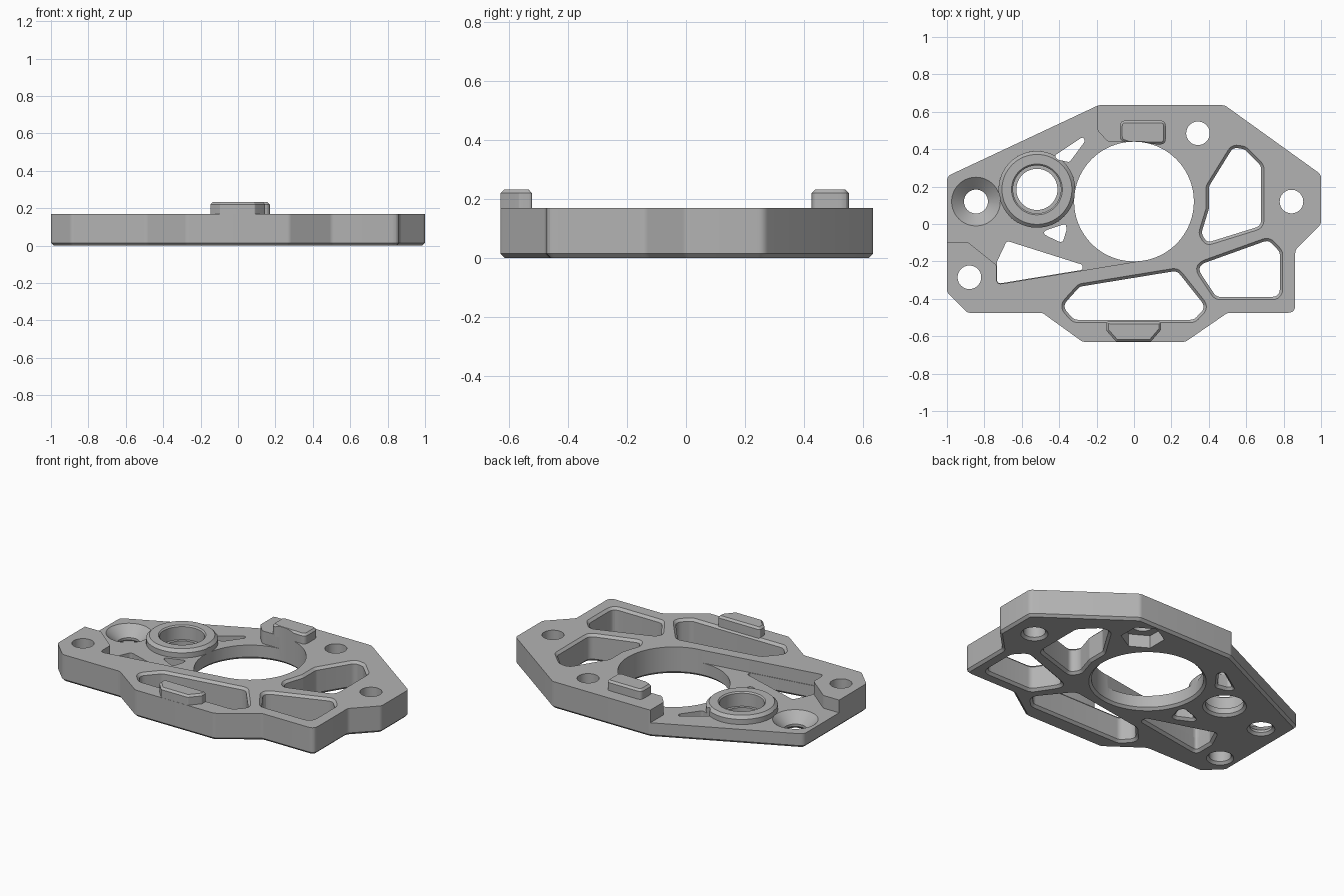
import bpy
import bmesh
import math
from mathutils import Vector

default_cube = bpy.data.objects.get("Cube")
if default_cube:
    bpy.data.objects.remove(default_cube, do_unlink=True)

THICK = 0.17     # full plate height
FLOOR = 0.09     # height of the lowered corner
CHAMFER = 0.015
OVER = 0.4       # cutters reach well above the plate

# Single painted metal colour
grey = bpy.data.materials.new("machined grey")
grey.use_nodes = True
grey.diffuse_color = (0.45, 0.45, 0.45, 1)
grey.node_tree.nodes["Principled BSDF"].inputs["Base Color"].default_value = grey.diffuse_color


def rounded(corners, radius, steps=5):
    """Round the corners of a polygon with short curves."""
    result = []
    corners = [Vector(c) for c in corners]
    for i, corner in enumerate(corners):
        before, after = corners[i - 1] - corner, corners[(i + 1) % len(corners)] - corner
        half = before.angle(after) / 2
        reach = min(radius / math.tan(half), before.length * 0.45, after.length * 0.45)
        start, end = corner + before.normalized() * reach, corner + after.normalized() * reach
        for k in range(steps + 1):
            t = k / steps
            result.append(start * (1 - t) ** 2 + corner * 2 * t * (1 - t) + end * t ** 2)
    return result


def circle(x, y, radius, sides=64, turn=0.0):
    angles = [turn + math.tau * k / sides for k in range(sides)]
    return [Vector((x + radius * math.cos(a), y + radius * math.sin(a))) for a in angles]


def offset(points, amount):
    """Grow or shrink an outline along its mitred normals."""
    area = sum(points[i - 1].cross(p) for i, p in enumerate(points))
    sign = 1 if area > 0 else -1
    result = []
    for i, p in enumerate(points):
        a = (p - points[i - 1]).normalized()
        b = (points[(i + 1) % len(points)] - p).normalized()
        normal = Vector((a.y + b.y, -a.x - b.x)).normalized() * sign
        result.append(p + normal * amount / max(0.4, normal.dot(Vector((a.y, -a.x)) * sign)))
    return result


def loft(name, points, sections):
    """Stack offset copies of an outline; sections are (height, offset)."""
    bm = bmesh.new()
    rings = [[bm.verts.new((p.x, p.y, z)) for p in offset(points, grow)] for z, grow in sections]
    count = len(points)
    for low, high in zip(rings, rings[1:]):
        for i in range(count):
            j = (i + 1) % count
            bm.faces.new((low[i], low[j], high[j], high[i]))
    bm.faces.new(rings[0][::-1])
    bm.faces.new(rings[-1])
    bmesh.ops.recalc_face_normals(bm, faces=bm.faces)
    mesh = bpy.data.meshes.new(name)
    bm.to_mesh(mesh)
    bm.free()
    mesh.materials.append(grey)
    obj = bpy.data.objects.new(name, mesh)
    bpy.context.collection.objects.link(obj)
    return obj


def combine(target, tool, operation):
    tool.hide_render = True
    mod = target.modifiers.new("combine", "BOOLEAN")
    mod.operation, mod.solver, mod.object = operation, "EXACT", tool
    bpy.context.view_layer.objects.active = target
    bpy.ops.object.modifier_apply(modifier=mod.name)
    bpy.data.objects.remove(tool, do_unlink=True)


def cut(points, sections):
    combine(plate, loft("cutter", points, sections), "DIFFERENCE")


def add(points, sections):
    combine(plate, loft("addition", points, sections), "UNION")


# Flare at the underside, and optionally at the top face, of a through hole
below = [(-0.05, CHAMFER), (0, CHAMFER), (CHAMFER, 0)]
through = below + [(OVER, 0)]
flared = below + [(THICK - CHAMFER, 0), (THICK, CHAMFER), (OVER, CHAMFER)]

# Base plate with a chamfered lower edge
outline = [(-1, 0.255), (-0.19, 0.635), (0.485, 0.635), (1, 0.265), (1, 0),
           (0.862, -0.14), (0.862, -0.475), (0.5, -0.475), (0.275, -0.63),
           (-0.275, -0.63), (-0.49, -0.475), (-0.89, -0.475), (-1, -0.366)]
plate = loft("mounting_plate", rounded(outline, 0.04),
             [(0, -CHAMFER), (CHAMFER, 0), (THICK, 0)])

# Lowered corner
recess = [(-1.2, -0.095), (-0.89, -0.095), (-0.735, -0.22), (-0.735, -0.324),
          (0.05, -0.195), (0, 0.12), (0, 0.44), (-0.14, 0.44),
          (-0.195, 0.5), (-0.195, 0.8), (-1.2, 0.8)]
cut(rounded(recess, 0.025), [(FLOOR, 0), (OVER, 0)])

# Round bearing boss
boss = (-0.519, 0.185)
boss_top = 0.14
add(circle(*boss, 0.205), [(0.05, 0), (boss_top - 0.018, 0), (boss_top, -0.018)])

# Rear locating tab
rear_tab = [(-0.075, 0.447), (-0.03, 0.43), (0.17, 0.425), (0.17, 0.553), (-0.075, 0.553)]
tab_sections = [(0.16, 0), (0.22, 0), (0.232, -0.012)]
add(rounded(rear_tab, 0.03), tab_sections)

# Large centre bore, boss seat and countersunk hole
cut(circle(0, 0.12, 0.32, 96), through)
cut(circle(*boss, 0.11), through)
cut(circle(*boss, 0.128), [(0.05, 0), (boss_top - 0.008, 0), (boss_top, 0.008), (OVER, 0.008)])
cut(circle(-0.845, 0.12, 0.064), through)
cut(circle(-0.845, 0.12, 0.064), [(0.03, 0), (FLOOR, 0.066), (OVER, 0.066)])

# Plain bolt holes and a nut pocket from below
for x, y in [(-0.88, -0.285), (0.342, 0.485), (0.842, 0.12)]:
    cut(circle(x, y, 0.063, 48), through)
cut(circle(0.342, 0.485, 0.125, 6, math.pi / 6), [(-0.05, 0), (0.08, 0)])

# Lightening pockets with chamfered rims
pockets = [
    [(0.53, 0.41), (0.59, 0.4), (0.68, 0.31), (0.68, -0.01), (0.39, -0.1),
     (0.36, -0.05), (0.4, 0.08), (0.4, 0.2)],
    [(0.33, -0.225), (0.72, -0.085), (0.78, -0.15), (0.78, -0.39), (0.44, -0.39)],
    [(-0.29, -0.335), (0.23, -0.25), (0.385, -0.445), (0.32, -0.512),
     (-0.32, -0.512), (-0.385, -0.44)],
]
for pocket in pockets:
    cut(rounded(pocket, 0.045), flared)

# Openings in the lowered corner
openings = [
    [(-0.732, -0.2), (-0.68, -0.09), (-0.275, -0.218), (-0.275, -0.245), (-0.732, -0.32)],
    [(-0.425, 0.365), (-0.275, 0.465), (-0.26, 0.445), (-0.345, 0.33), (-0.41, 0.345)],
    [(-0.505, -0.045), (-0.365, 0.002), (-0.36, -0.03), (-0.38, -0.095), (-0.4, -0.095)],
]
for opening in openings:
    cut(rounded(opening, 0.02), through)

# Front locating tab, flush with the front wall
front_tab = [(-0.148, -0.522), (0.145, -0.522), (0.145, -0.565), (0.09, -0.629),
             (-0.095, -0.629), (-0.148, -0.57)]
add(rounded(front_tab, 0.012), tab_sections)

bpy.ops.object.select_all(action="DESELECT")
plate.select_set(True)
bpy.context.view_layer.objects.active = plate
bpy.ops.object.shade_smooth_by_angle(angle=math.radians(20))
